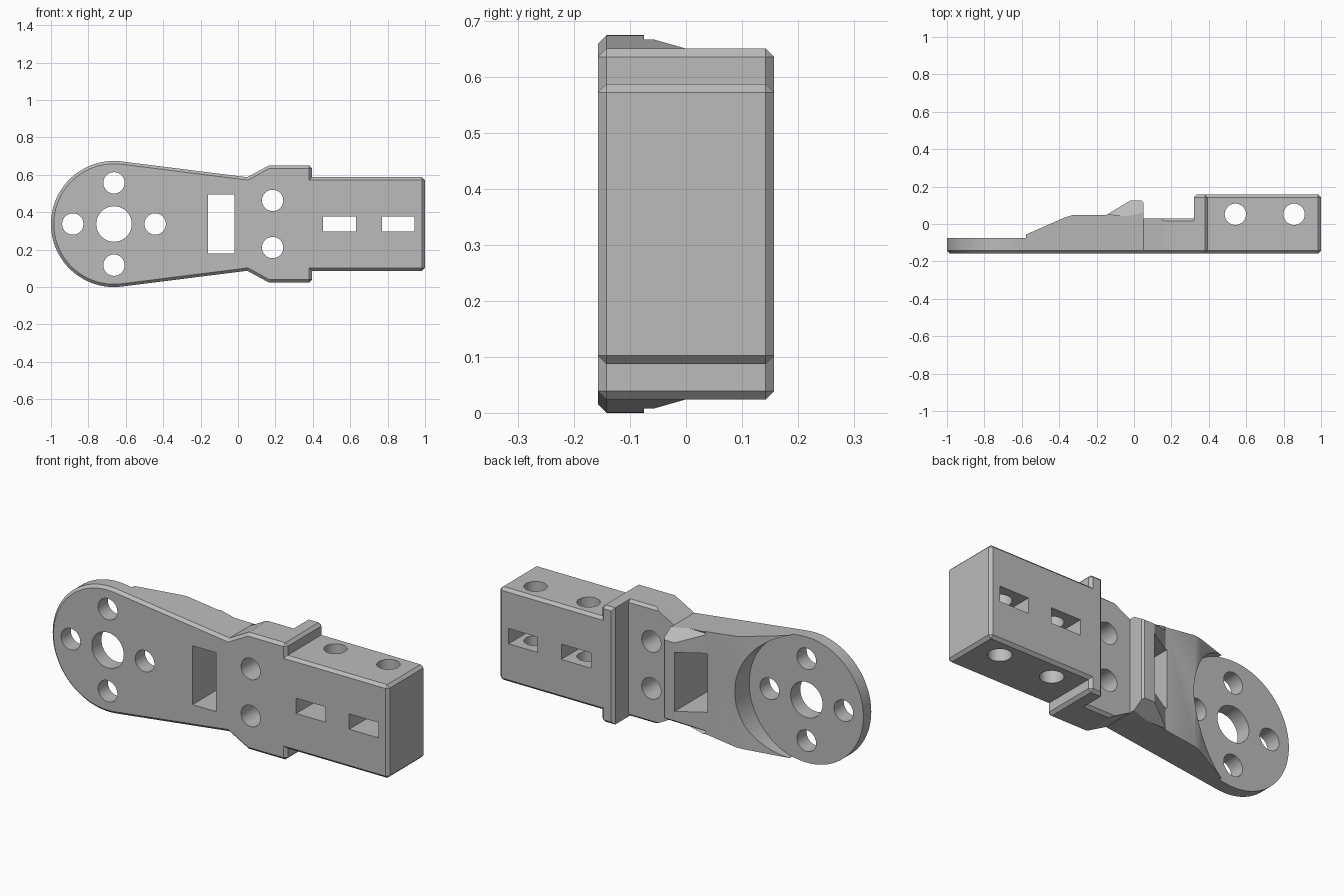
import bpy, bmesh, math
from mathutils import Vector

if "Cube" in bpy.data.objects:
    bpy.data.objects.remove(bpy.data.objects["Cube"], do_unlink=True)

MID = 0.337      # height of the symmetry plane, also the disc radius
HALF = 0.157     # half depth
CH = 0.015       # chamfer
DISC_X = -0.663

grey = bpy.data.materials.new("plain grey")
grey.use_nodes = True
grey.diffuse_color = (0.5, 0.5, 0.5, 1)
grey.node_tree.nodes["Principled BSDF"].inputs["Base Color"].default_value = (0.5, 0.5, 0.5, 1)


def prism(name, points, axis, start, end):
    """Extrude a closed outline along one axis; the other two axes keep their order."""
    bm = bmesh.new()

    def place(p, d):
        co = list(p)
        co.insert(axis, d)
        return bm.verts.new((co[0], co[1], co[2] + MID))

    a = [place(p, start) for p in points]
    b = [place(p, end) for p in points]
    bm.faces.new(a)
    bm.faces.new(b)
    for i in range(len(a)):
        j = (i + 1) % len(a)
        bm.faces.new((a[i], a[j], b[j], b[i]))
    bmesh.ops.recalc_face_normals(bm, faces=bm.faces)
    mesh = bpy.data.meshes.new(name)
    bm.to_mesh(mesh)
    bm.free()
    obj = bpy.data.objects.new(name, mesh)
    bpy.context.collection.objects.link(obj)
    mesh.materials.append(grey)
    return obj


def circle(x, y, r, n=48):
    return [(x + r * math.cos(2 * math.pi * i / n), y + r * math.sin(2 * math.pi * i / n))
            for i in range(n)]


def box(x0, x1, y0, y1):
    return [(x0, y0), (x1, y0), (x1, y1), (x0, y1)]


# Bracket outline: round disc, tapering arm, wide flange, rectangular block
neck = Vector((0.05 - DISC_X, 0.25))
tangent = math.atan2(neck.y, neck.x) + math.acos(MID / neck.length)
steps = 64
arc = [(DISC_X + MID * math.cos(t), MID * math.sin(t))
       for t in (tangent + (2 * math.pi - 2 * tangent) * i / steps for i in range(steps + 1))]
side = [(0.05, 0.25), (0.165, 0.313), (0.395, 0.313), (0.395, 0.25), (1.0, 0.25)]
outline = arc + [(x, -z) for x, z in side] + side[::-1]
bracket = prism("bracket", outline, 1, -HALF, HALF)

# Chamfer the rims and the outer corners of flange and block
bm = bmesh.new()
bm.from_mesh(bracket.data)
edges = []
for e in bm.edges:
    p, q = (v.co for v in e.verts)
    corner = p.x > 0.9 or (p.x > 0.39 and abs(p.z - MID) > 0.3)
    if abs(p.y - q.y) < 0.001 or corner:
        edges.append(e)
bmesh.ops.bevel(bm, geom=edges, offset=CH, segments=1, affect='EDGES', profile=0.5)
bmesh.ops.recalc_face_normals(bm, faces=bm.faces)
bm.to_mesh(bracket.data)
bm.free()

# Stepped back of the arm: disc floor, ramp, flat, rib, saddle and flange wall
back = [(-1.2, -0.075), (-0.62, -0.075), (-0.37, 0.035), (-0.33, 0.047), (-0.15, 0.047),
        (-0.02, 0.125), (0.04, 0.125), (0.05, 0.115), (0.05, 0.03), (0.32, 0.03),
        (0.32, HALF - CH), (0.345, HALF + 0.01), (0.345, 0.3), (-1.2, 0.3)]
cutters = [prism("back_cut", back, 2, -0.5, 0.5),
           prism("disc_recess", circle(DISC_X, 0, MID + 0.003, 96), 1, -0.075, 0.4)]

# Sloped ends of the rib and chamfered saddle edges
for s in (1, -1):
    cutters.append(prism("rib_slope", [(0.04, s * 0.262), (0.14, s * 0.2), (0.2, s * 0.4)],
                         0, -0.15, 0.06))
    cutters.append(prism("saddle_chamfer", [(0.014, s * 0.314), (0.034, s * 0.296), (0.034, s * 0.33)],
                         0, 0.14, 0.32))

# Bolt holes and slots through the depth
holes = [(DISC_X, 0, 0.095), (0.185, 0.126, 0.057), (0.185, -0.126, 0.057)]
holes += [(DISC_X + dx, dz, 0.057) for dx, dz in ((0.22, 0), (-0.22, 0), (0, 0.22), (0, -0.22))]
for x, z, r in holes:
    cutters.append(prism("bolt_hole", circle(x, z, r), 1, -0.4, 0.4))
for x0, x1, h in ((-0.16, -0.02, 0.158), (0.455, 0.63, 0.041), (0.77, 0.943, 0.041)):
    cutters.append(prism("slot", box(x0, x1, -h, h), 1, -0.4, 0.4))

# Upright holes through the block
for x in (0.542, 0.856):
    cutters.append(prism("upright_hole", circle(x, 0.052, 0.057), 2, -0.5, 0.5))

bpy.context.view_layer.objects.active = bracket
for c in cutters:
    c.hide_render = True
    mod = bracket.modifiers.new("cut", 'BOOLEAN')
    mod.operation = 'DIFFERENCE'
    mod.solver = 'EXACT'
    mod.object = c
    bpy.ops.object.modifier_apply(modifier=mod.name)
    bpy.data.objects.remove(c, do_unlink=True)

bpy.ops.object.select_all(action='DESELECT')
bracket.select_set(True)
bpy.ops.object.shade_smooth_by_angle(angle=math.radians(20))
